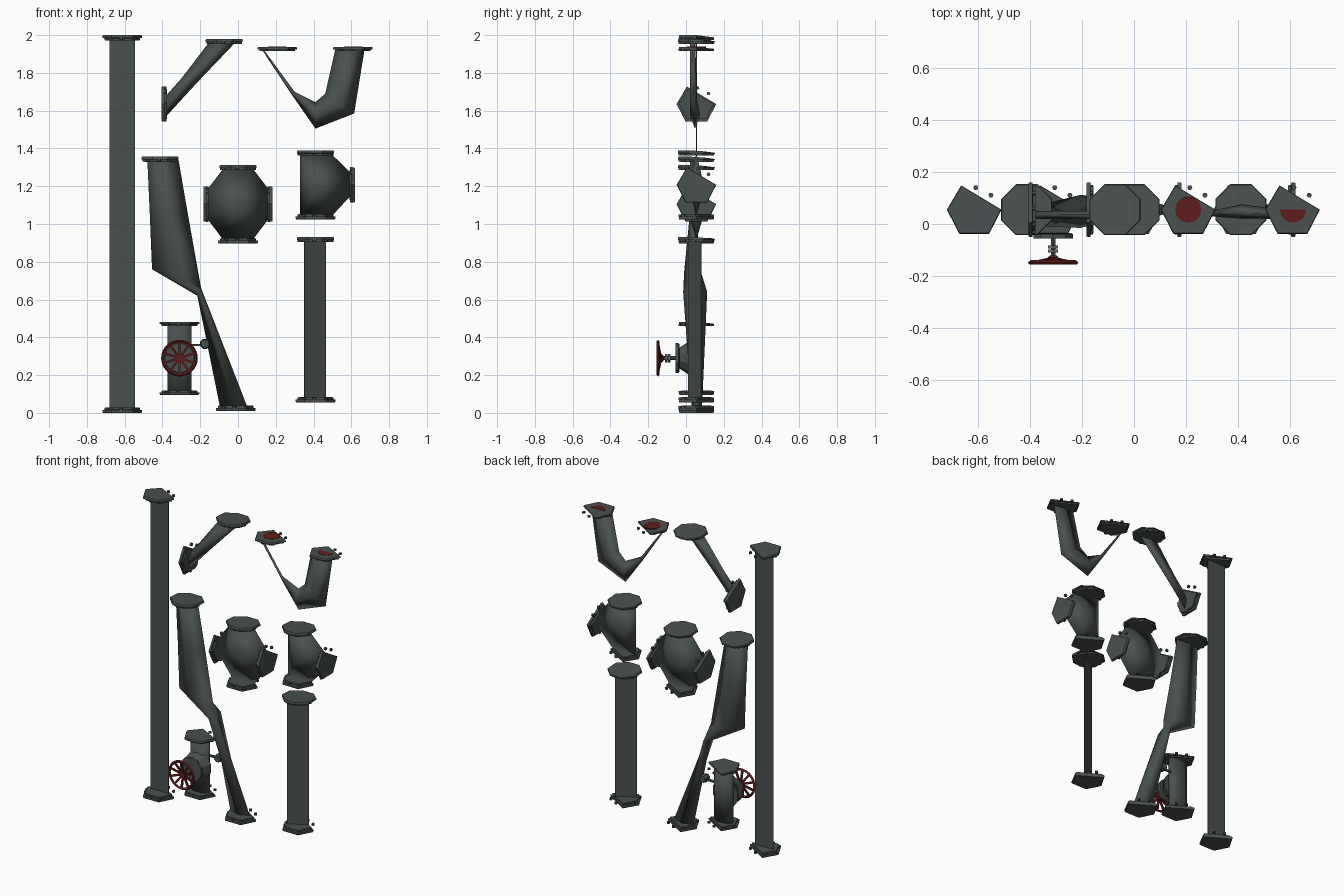
import bpy, bmesh, math
from mathutils import Vector, Matrix

if "Cube" in bpy.data.objects:
    bpy.data.objects.remove(bpy.data.objects["Cube"])

YC = 0.055  # all pipe axes lie in this plane


def material(name, rgb):
    m = bpy.data.materials.new(name)
    m.diffuse_color = (*rgb, 1)
    m.use_nodes = True
    m.node_tree.nodes["Principled BSDF"].inputs["Base Color"].default_value = m.diffuse_color
    return m


IRON = material("dark_iron", (0.068, 0.082, 0.078))
RED = material("dark_red_paint", (0.115, 0.012, 0.012))
STEEL = material("grey_steel", (0.16, 0.175, 0.175))


def finish(name, bm, mat, smooth=False):
    bmesh.ops.recalc_face_normals(bm, faces=bm.faces)
    me = bpy.data.meshes.new(name)
    bm.to_mesh(me)
    bm.free()
    me.materials.append(mat)
    for p in me.polygons:
        p.use_smooth = smooth
    ob = bpy.data.objects.new(name, me)
    bpy.context.collection.objects.link(ob)
    return ob


def skin(bm, rings):
    vs = [[bm.verts.new(p) for p in r] for r in rings]
    n = len(vs[0])
    for a, b in zip(vs, vs[1:]):
        for i in range(n):
            bm.faces.new((a[i], a[(i + 1) % n], b[(i + 1) % n], b[i]))
    bm.faces.new(vs[0])
    bm.faces.new(vs[-1])


def ngon(n, r, start=0.0):
    return [(r * math.cos(start + math.tau * i / n), r * math.sin(start + math.tau * i / n))
            for i in range(n)]


def frame(direction):
    """Two axes spanning the plane across a main direction."""
    w = Vector(direction)
    if abs(w.z) > 0.5:
        return Vector((1, 0, 0)), Vector((0, 1, 0)), w
    if abs(w.x) > 0.5:
        return Vector((0, 1, 0)), Vector((0, 0, 1)), w
    return Vector((1, 0, 0)), Vector((0, 0, 1)), w


def place(outline, origin, axes, h, s=1.0):
    u, v, w = axes
    return [Vector(origin) + u * a * s + v * b * s + w * h for a, b in outline]


PENT = [(-0.05, 0.093), (0.105, 0.0), (0.057, -0.093), (-0.057, -0.093), (-0.105, 0.0)]
OCT = ngon(8, 0.106, math.pi / 8)


def flange(name, x, z, direction, outline=PENT, depth=0.028):
    """Stepped bolted plate; the direction points inward along the pipe."""
    axes, o = frame(direction), (x, YC, z)
    rings = [place(outline, o, axes, 0, 0.97), place(outline, o, axes, depth * 0.2),
             place(outline, o, axes, depth * 0.55), place(outline, o, axes, depth * 0.6, 0.86),
             place(outline, o, axes, depth, 0.86)]
    if direction[2] < 0:                            # upper plates slope down at the back
        for ring, slope in zip(rings, (0.42, 0.33, 0.1, 0, 0)):
            for p in ring:
                p.z -= depth * slope * max(0, p.y - YC) / 0.09
    bm = bmesh.new()
    skin(bm, rings)
    for a, b in ngon(8, 0.085, math.radians(41)):   # nuts
        hexa = [(a + p, b + q) for p, q in ngon(6, 0.010)]
        skin(bm, [place(hexa, o, axes, depth * 0.5), place(hexa, o, axes, depth * 0.95)])
    return finish(name, bm, IRON)


def sheet_pipe(name, a, b, z0, z1):
    """Flattened straight pipe between plan points a and b."""
    d = (Vector(b) - Vector(a)).normalized()
    n = Vector((-d.y, d.x)) * 0.002
    plan = [Vector(a) - n, Vector(b) - n, Vector(b) + n, Vector(a) + n]
    bm = bmesh.new()
    skin(bm, [[(p.x, p.y, z) for p in plan] for z in (z0, z1)])
    return finish(name, bm, IRON)


def loft(name, sections):
    """Diamond sections: left (x, z), right (x, z), front y, back y."""
    bm = bmesh.new()
    rings = []
    for (lx, lz), (rx, rz), y0, y1 in sections:
        mx, mz, my = (lx + rx) / 2, (lz + rz) / 2, (y0 + y1) / 2
        rings.append([(lx, my, lz), (mx, y0, mz), (rx, my, rz), (mx, y1, mz)])
    skin(bm, rings)
    return finish(name, bm, IRON, True)


def junction(name, outline, centre, bulge):
    """Lens-like body: thin outline in the xz plane, swollen at its centre."""
    bm = bmesh.new()
    rim = [bm.verts.new((x, YC, z)) for x, z in outline]
    for y in (YC - bulge, YC + bulge):
        mid = bm.verts.new((centre[0], y, centre[1]))
        for i, v in enumerate(rim):
            bm.faces.new((v, rim[(i + 1) % len(rim)], mid))
    return finish(name, bm, IRON, True)


def turned(name, x, z, profile, mat, n=10):
    """Solid turned about the y axis; profile of (y, radius)."""
    bm = bmesh.new()
    skin(bm, [[(x + a, y, z + b) for a, b in ngon(n, r, math.pi / n)] for y, r in profile])
    return finish(name, bm, mat)


UP, DOWN, LEFT, RIGHT = (0, 0, 1), (0, 0, -1), (-1, 0, 0), (1, 0, 0)

# Long straight pipe
sheet_pipe("long_pipe", (-0.68, 0.055), (-0.545, 0.055), 0.02, 1.98)
flange("long_pipe_flange_bottom", -0.613, 0.0, UP)
flange("long_pipe_flange_top", -0.613, 2.0, DOWN)

# Short straight pipe
sheet_pipe("short_pipe", (0.35, 0.012), (0.465, 0.08), 0.07, 0.92)
flange("short_pipe_flange_bottom", 0.41, 0.055, UP)
flange("short_pipe_flange_top", 0.41, 0.932, DOWN, OCT)

# Elbow
loft("elbow_pipe", [((-0.385, 1.675), (-0.385, 1.565), 0.02, 0.05),
                    ((-0.30, 1.77), (-0.22, 1.745), 0.02, 0.05),
                    ((-0.155, 1.96), (-0.015, 1.96), 0.02, 0.05)])
flange("elbow_flange_top", -0.073, 1.98, DOWN, OCT)
flange("elbow_flange_side", -0.405, 1.635, RIGHT)

# U bend, one arm crushed to a sliver
loft("u_bend_pipe", [((0.125, 1.925), (0.135, 1.925), 0.03, 0.05),
                     ((0.288, 1.68), (0.30, 1.70), 0.03, 0.05),
                     ((0.41, 1.505), (0.41, 1.645), 0.02, 0.075),
                     ((0.615, 1.585), (0.462, 1.69), 0.02, 0.06),
                     ((0.67, 1.925), (0.515, 1.925), 0.02, 0.05)])
flange("u_bend_flange_left", 0.208, 1.937, DOWN, PENT, 0.022)
flange("u_bend_flange_right", 0.608, 1.937, DOWN, PENT, 0.022)
for name, x, full in (("left", 0.208, True), ("right", 0.61, False)):  # red mouths
    pts = [p for p in ngon(20, 0.05) if full or p[1] < 0.001]
    bm = bmesh.new()
    skin(bm, [place(pts, (x, YC, 1.937), frame(UP), h) for h in (-0.006, 0.0015)])
    finish("red_mouth_" + name, bm, RED)

# S bend with twisted middle
loft("s_bend_pipe", [((-0.48, 1.34), (-0.315, 1.34), 0.02, 0.05),
                     ((-0.467, 1.05), (-0.265, 1.05), 0.02, 0.055),
                     ((-0.455, 0.76), (-0.208, 0.73), -0.01, 0.08),
                     ((-0.215, 0.62), (-0.195, 0.66), -0.015, 0.112),
                     ((-0.095, 0.03), (0.05, 0.03), 0.03, 0.085)])
flange("s_bend_flange_top", -0.412, 1.357, DOWN, OCT)
flange("s_bend_flange_bottom", -0.012, 0.01, UP)

# Cross junction
junction("cross_body", [(sx * a, 1.105 + sz * b) for sx, sz, pts in
                        ((1, 1, ((0.168, 0.07), (0.077, 0.19))), (-1, 1, ((0.077, 0.19), (0.168, 0.07))),
                         (-1, -1, ((0.168, 0.07), (0.077, 0.19))), (1, -1, ((0.077, 0.19), (0.168, 0.07))))
                        for a, b in pts], (0, 1.105), 0.055)
flange("cross_flange_top", 0, 1.313, DOWN, OCT)
flange("cross_flange_bottom", 0, 0.897, UP)
flange("cross_flange_left", -0.183, 1.105, RIGHT)
flange("cross_flange_right", 0.183, 1.105, LEFT)

# Tee junction
junction("tee_body", [(0.328, 1.375), (0.49, 1.375), (0.597, 1.27), (0.597, 1.15),
                      (0.49, 1.035), (0.328, 1.035)], (0.42, 1.205), 0.04)
flange("tee_flange_top", 0.41, 1.39, DOWN, OCT)
flange("tee_flange_bottom", 0.41, 1.024, UP)
flange("tee_flange_side", 0.619, 1.207, LEFT)

# Valve body, bonnet and stem
VX, VZ = -0.31, 0.29
bm = bmesh.new()
skin(bm, [[(VX + a, 0.047 + b * 0.5, z) for a, b in ngon(8, 0.069, math.pi / 8)]
          for z in (0.11, 0.47)])
finish("valve_body", bm, IRON, True)
flange("valve_flange_bottom", VX, 0.096, UP, PENT, 0.022)
flange("valve_flange_top", VX, 0.482, DOWN, PENT, 0.022)
turned("valve_bonnet", VX, VZ, [(0.03, 0.095), (0.01, 0.085), (-0.042, 0.05)], IRON)
turned("bonnet_plate", VX, VZ, [(-0.034, 0.072), (-0.04, 0.08), (-0.055, 0.08)], IRON)
turned("valve_stem", VX, VZ, [(-0.05, 0.01), (-0.14, 0.01)], IRON, 6)
for i, y in enumerate((-0.088, -0.104)):
    turned(f"stem_nut_{i}", VX, VZ, [(y + 0.006, 0.022), (y - 0.006, 0.022)], STEEL, 6)
turned("side_knob", -0.175, 0.365, [(0.03, 0.022), (0.055, 0.028), (0.08, 0.022)], IRON, 8)
bm = bmesh.new()
bmesh.ops.create_cube(bm, size=1, matrix=Matrix.Translation((-0.22, YC, 0.36))
                      @ Matrix.Diagonal((0.07, 0.012, 0.012, 1)))
finish("side_knob_arm", bm, IRON)

# Hand wheel: rim, ten spokes and hub
bm = bmesh.new()
section = [(0.097, -0.147), (0.090, -0.156), (0.080, -0.15), (0.086, -0.139)]
N = 30
rim = [[bm.verts.new((VX + r * math.cos(math.tau * i / N), y, VZ + r * math.sin(math.tau * i / N)))
        for r, y in section] for i in range(N)]
for i in range(N):
    a, b = rim[i], rim[(i + 1) % N]
    for j in range(4):
        k = (j + 1) % 4
        bm.faces.new((a[j], a[k], b[k], b[j]))
for i in range(10):
    t = math.tau * (i + 0.5) / 10
    d, s = Vector((math.cos(t), 0, math.sin(t))), Vector((-math.sin(t), 0, math.cos(t)))
    rings = []
    for r, y in ((0.015, -0.134), (0.085, -0.148)):
        c = Vector((VX, y, VZ)) + d * r
        rings.append([c + s * p + Vector((0, q, 0))
                      for p, q in ((-0.006, -0.005), (0.006, -0.005), (0.006, 0.005), (-0.006, 0.005))])
    skin(bm, rings)
finish("hand_wheel", bm, RED)
turned("wheel_hub", VX, VZ, [(-0.12, 0.014), (-0.128, 0.022), (-0.145, 0.022)], RED, 10)
